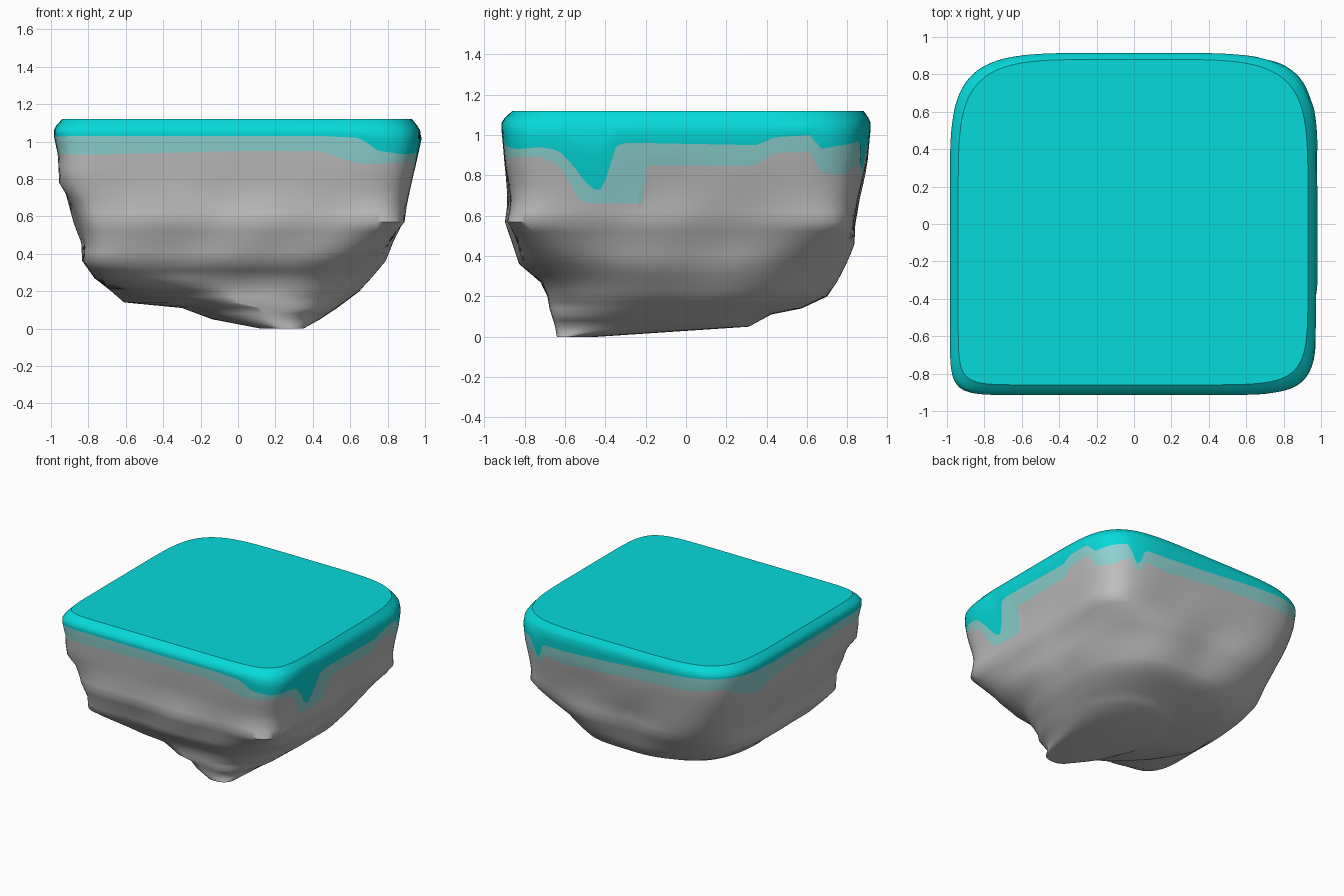
import bpy
import math

if "Cube" in bpy.data.objects:
    bpy.data.objects.remove(bpy.data.objects["Cube"], do_unlink=True)


def make_material(name, colour):
    mat = bpy.data.materials.new(name)
    mat.use_nodes = True
    mat.diffuse_color = (*colour, 1)
    shader = mat.node_tree.nodes["Principled BSDF"]
    shader.inputs["Base Color"].default_value = (*colour, 1)
    shader.inputs["Roughness"].default_value = 0.8
    return mat


def lookup(table, key):
    """Linear interpolation of a table sorted by its first column."""
    if key <= table[0][0]:
        return table[0][1:]
    for low, high in zip(table, table[1:]):
        if key <= high[0]:
            f = (key - low[0]) / (high[0] - low[0])
            return [a + (b - a) * f for a, b in zip(low[1:], high[1:])]
    return table[-1][1:]


# Rock outline by height: z, left edge, right edge, front edge, back edge
OUTLINE = [
    (0, .12, .35, -.64, -.44), (.05, -.14, .44, -.65, .31),
    (.11, -.3, .53, -.67, .42), (.14, -.61, .57, -.68, .57),
    (.2, -.68, .65, -.69, .7), (.27, -.77, .71, -.72, .75),
    (.36, -.83, .78, -.82, .79), (.46, -.83, .82, -.85, .83),
    (.57, -.87, .88, -.89, .84), (.72, -.92, .91, -.88, .87),
    (.87, -.95, .95, -.9, .9), (1.03, -.985, .985, -.915, .915),
    (1.07, -.985, .97, -.915, .915), (1.12, -.94, .93, -.86, .88),
]

# Corner squareness by height, counter-clockwise from the front corner at -x
CORNERS = [
    (0, 2, 2.3, 2, 2), (.14, 1.3, 3.2, 3, 2.5), (.2, 1.8, 3.2, 3, 2.5),
    (.27, 6, 3.3, 3.2, 2.6), (.36, 10, 3.7, 3.6, 2.9), (.57, 11, 9, 7, 4.5),
    (.9, 14, 9, 6, 5.5), (1.12, 14, 8, 5, 5),
]

# Paint edges around the block: direction in degrees, coat edge, fringe edge
PAINT = [
    (-180, 1.02, .9), (-150, 1.02, .94), (-130, 1.03, .93), (-90, 1.03, .95),
    (-66, 1.03, .95), (-57, 1.02, .89), (-55, 1, .88), (-52, .95, .88),
    (-45, .93, .89), (-39, .94, .89), (-35, .925, .85), (-32, .85, .72),
    (-30, .79, .67), (-27.5, .73, .66), (-25, .73, .66), (-21, .94, .66),
    (-19, .96, .66), (-13.5, .96, .66), (-12, .96, .85), (21, .95, .85),
    (26, .99, .91), (35, 1, .92), (37, .93, .82), (43, .95, .8), (50, .97, .86),
    (53, .8, .76), (56, .95, .86), (65, .95, .84), (90, .98, .88),
    (125, 1.03, .92), (135, 1.04, .95), (146, 1.03, .87), (152, 1.02, .81),
    (165, 1.02, .88), (180, 1.02, .9),
]

# Jutting ledges: direction, height, push
LEDGES = [(-140, .8, .05), (-45, .57, .04), (42, .55, .03)]


def rock_point(deg, z):
    left, right, front, back = lookup(OUTLINE, z)
    power = lookup(CORNERS, z)[int((deg + 180) // 90)]
    a = math.radians(deg)
    c, s = math.cos(a), math.sin(a)
    size = (abs(c) ** power + abs(s) ** power) ** (-1 / power)
    for angle, height, push in LEDGES:
        gap = ((deg - angle) / 10) ** 2 + ((z - height) / .06) ** 2
        size += push * math.exp(-gap)
    # gentle weathering below the coat
    wear = min(1, max(0, (.9 - z) * 3)) * min(1, z * 3)
    size *= 1 + .008 * wear * (math.sin(5 * a + 6 * z) + math.sin(9 * a - 8 * z) - .5)
    return ((left + right) / 2 + c * size * (right - left) / 2,
            (front + back) / 2 + s * size * (back - front) / 2, z)


def column_heights(deg):
    coat, fringe = lookup(PAINT, deg)
    upper = [1.12, 1.105, 1.085, 1.06]
    coat_rows = [1.06 + (coat - 1.06) * f for f in (.5, 1)]
    fringe_rows = [coat + (fringe - coat) * f for f in (.5, 1)]
    rock_rows = [fringe + (.62 - fringe) * f for f in (.25, .5, .75, 1)]
    base = [.57, .52, .46, .41, .36, .31, .27, .23, .2, .17, .14, .11, .08, .05, .02, 0]
    return upper + coat_rows + fringe_rows + rock_rows + base


# Loft the block column by column
COLUMNS = 240
COAT_ROWS, FRINGE_ROWS = 5, 7
verts, faces, paint = [], [], []
for i in range(COLUMNS):
    deg = -180 + 360 * i / COLUMNS
    heights = column_heights(deg)
    verts += [rock_point(deg, z) for z in heights]
rows = len(heights)
for i in range(COLUMNS):
    a, b = i * rows, (i + 1) % COLUMNS * rows
    for r in range(rows - 1):
        faces.append((a + r, a + r + 1, b + r + 1, b + r))
        paint.append(0 if r < COAT_ROWS else 1 if r < FRINGE_ROWS else 2)
faces.append([i * rows + rows - 1 for i in reversed(range(COLUMNS))])
paint.append(2)
faces.append([i * rows for i in range(COLUMNS)])
paint.append(0)

mesh = bpy.data.meshes.new("rock_block")
mesh.from_pydata(verts, [], faces)
for mat in (make_material("teal coat", (.002, .7, .7)),
            make_material("pale teal fringe", (.27, .65, .64)),
            make_material("grey stone", (.52, .52, .52))):
    mesh.materials.append(mat)
for face, index in zip(mesh.polygons, paint):
    face.material_index = index
block = bpy.data.objects.new("rock_block", mesh)
bpy.context.collection.objects.link(block)
bpy.context.view_layer.objects.active = block
block.select_set(True)
bpy.ops.object.shade_smooth_by_angle(angle=math.radians(55))
# the top stays level and flat
mesh.polygons[len(faces) - 1].use_smooth = False
